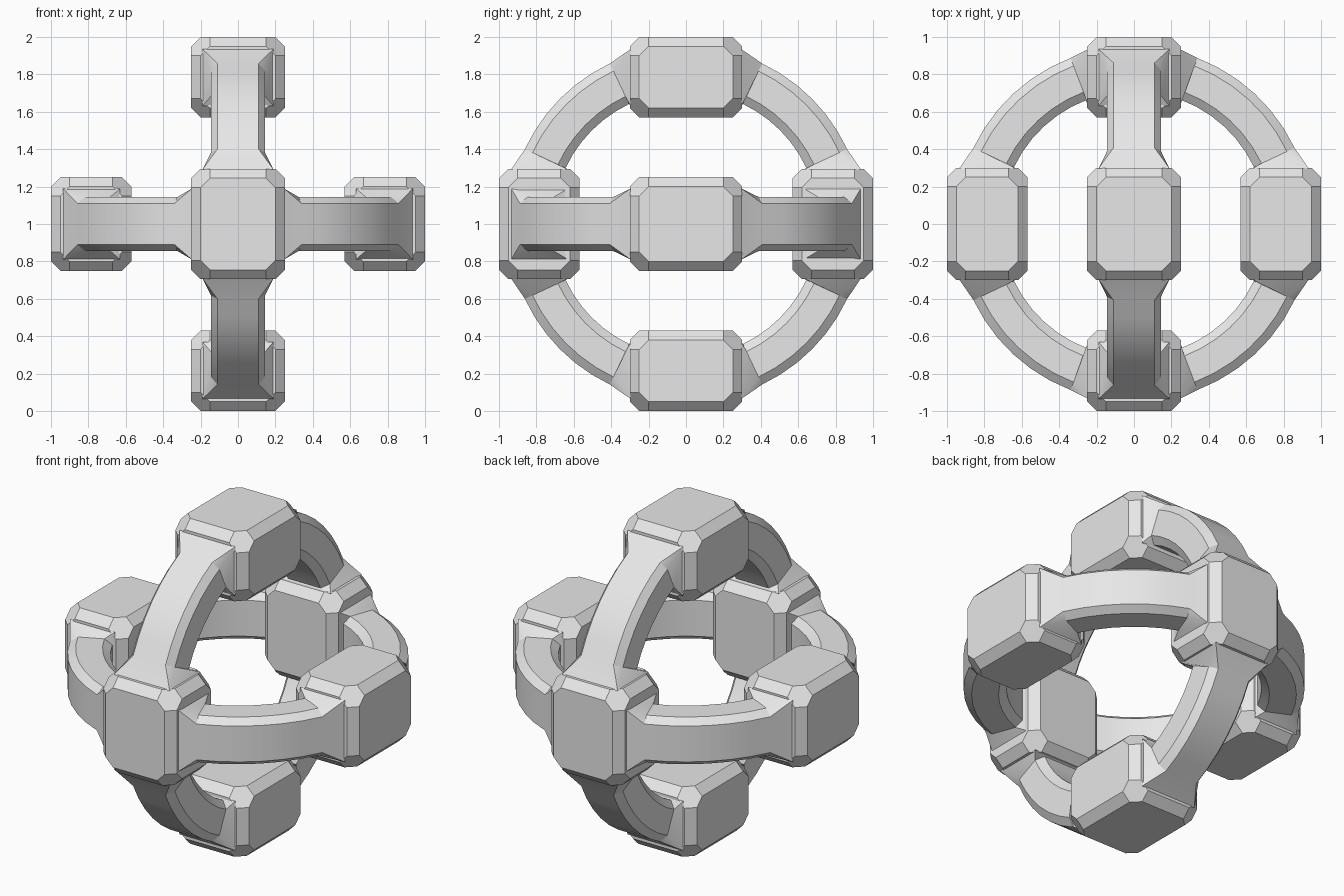
import bpy, bmesh, math
from itertools import permutations, product
from mathutils import Vector

if "Cube" in bpy.data.objects:
    bpy.data.objects.remove(bpy.data.objects["Cube"], do_unlink=True)

grey = bpy.data.materials.new("light_grey")
grey.use_nodes = True
grey.diffuse_color = (0.8, 0.8, 0.8, 1)
grey.node_tree.nodes["Principled BSDF"].inputs["Base Color"].default_value = (0.8, 0.8, 0.8, 1)

X, Y, Z = Vector((1, 0, 0)), Vector((0, 1, 0)), Vector((0, 0, 1))
CENTRE = Z.copy()
NODE_DIST = 0.785                 # block centre to model centre
BEVEL, CORNER = 0.05, 0.05        # block edge bevel and extra corner cut
R_IN, R_OUT, HALF_W = 0.71, 0.95, 0.145
STEPS = 7


def finish(bm, name, smooth):
    bmesh.ops.recalc_face_normals(bm, faces=bm.faces)
    mesh = bpy.data.meshes.new(name)
    bm.to_mesh(mesh)
    bm.free()
    mesh.materials.append(grey)
    obj = bpy.data.objects.new(name, mesh)
    bpy.context.collection.objects.link(obj)
    if smooth:
        bpy.ops.object.select_all(action="DESELECT")
        obj.select_set(True)
        bpy.context.view_layer.objects.active = obj
        bpy.ops.object.shade_smooth_by_angle(angle=math.radians(25))


def block(name, centre, half):
    """Bevelled box with hexagonal corner cuts, made as a hull."""
    bm = bmesh.new()
    for sign in product((-1, 1), repeat=3):
        for cut in permutations((0, BEVEL, BEVEL + CORNER)):
            bm.verts.new(centre + Vector([s * (h - c) for s, h, c in zip(sign, half, cut)]))
    bmesh.ops.convex_hull(bm, input=bm.verts)
    bmesh.ops.dissolve_limit(bm, angle_limit=0.01, verts=bm.verts, edges=bm.edges)
    finish(bm, name, False)


def section(r0, r1, w, cr, cw):
    """Chamfered rectangle as (radius, side offset) pairs."""
    return [(r0 + cr, -w), (r1 - cr, -w), (r1, cw - w), (r1, w - cw),
            (r1 - cr, w), (r0 + cr, w), (r0, w - cw), (r0, cw - w)]


def arm(name, u, v, half_u, half_v):
    """Curved bar from the block on axis u to the block on axis v,
    flaring to a rectangle where it meets each block."""
    w = u.cross(v)
    flare = section(0.63, 0.935, 0.19, 0, 0)
    bar = section(R_IN, R_OUT, HALF_W, 0.045, 0.035)
    a0 = math.asin(half_u / 0.70)
    a1 = math.pi / 2 - math.asin(half_v / 0.70)
    rings = [[u * r + v * (half_u - 0.004) + w * o for r, o in flare]]
    for i in range(STEPS):
        a = a0 + (a1 - a0) * i / (STEPS - 1)
        d = u * math.cos(a) + v * math.sin(a)
        rings.append([d * r + w * o for r, o in bar])
    rings.append([v * r + u * (half_v - 0.004) + w * o for r, o in flare])
    bm = bmesh.new()
    loops = [[bm.verts.new(CENTRE + p) for p in ring] for ring in rings]
    for lo, hi in zip(loops, loops[1:]):
        for k in range(8):
            n = (k + 1) % 8
            bm.faces.new((lo[k], lo[n], hi[n], hi[k]))
    bmesh.ops.remove_doubles(bm, verts=bm.verts, dist=1e-5)
    finish(bm, name, True)


# Six blocks at the ends of the axes
for pos, neg, axis, half in (("top", "bottom", Z, (0.25, 0.30, 0.215)),
                             ("back", "front", Y, (0.25, 0.215, 0.295)),
                             ("left", "right", X, (0.215, 0.30, 0.25))):
    block(pos + "_block", CENTRE + axis * NODE_DIST, half)
    block(neg + "_block", CENTRE - axis * NODE_DIST, half)

# Upright ring and level ring, four arms each
for s, side in ((-1, "front"), (1, "back")):
    for t, upper, across in ((-1, "lower", "right"), (1, "upper", "left")):
        arm(f"{side}_{upper}_arm", Y * s, Z * t, 0.295, 0.30)
        arm(f"{side}_{across}_arm", Y * s, X * t, 0.25, 0.30)
